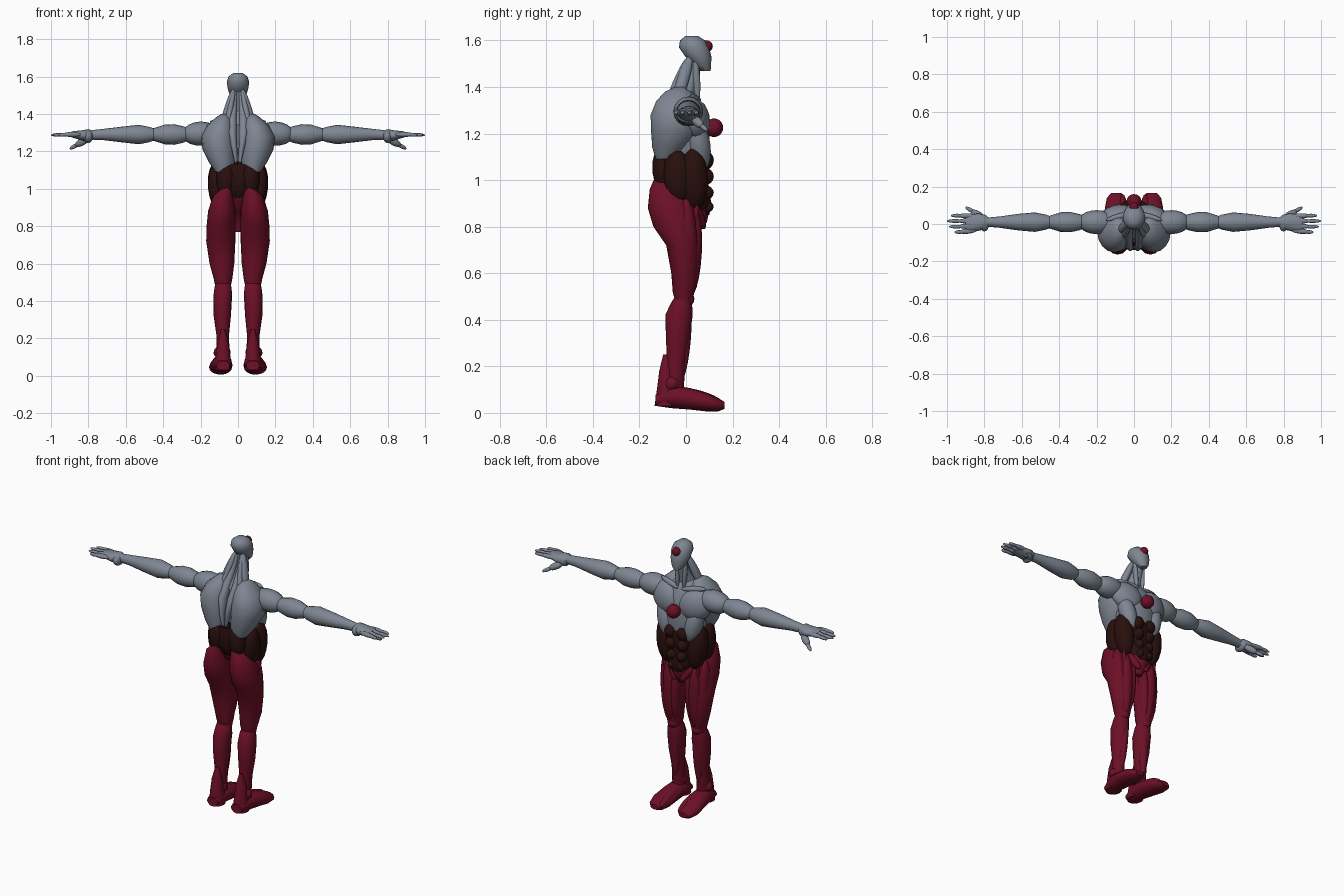
import bpy
import bmesh
from math import sin, cos, pi, radians
from mathutils import Vector

CM = 0.01      # all measurements below are in hundredths of a unit
SIDES = 16
parts = []

default_cube = bpy.data.objects.get("Cube")
if default_cube:
    bpy.data.objects.remove(default_cube, do_unlink=True)


def make_material(name, colour):
    material = bpy.data.materials.new(name)
    material.use_nodes = True
    rgba = (*colour, 1)
    material.diffuse_color = rgba
    shader = material.node_tree.nodes["Principled BSDF"]
    shader.inputs["Base Color"].default_value = rgba
    shader.inputs["Roughness"].default_value = 0.6
    return material


grey = make_material("slate grey", (.21, .24, .29))
red = make_material("deep crimson", (.15, .005, .02))
brown = make_material("dark umber", (.022, .005, .004))


def skin_rings(name, material, rings, mirror):
    """Bridge equal rings of points into a closed body, optionally mirrored in x."""
    bm = bmesh.new()
    loops = [[bm.verts.new(point * CM) for point in ring] for ring in rings]
    for lower, upper in zip(loops, loops[1:]):
        for i in range(SIDES):
            j = (i + 1) % SIDES
            bm.faces.new((lower[i], lower[j], upper[j], upper[i]))
    bm.faces.new(loops[0])
    bm.faces.new(loops[-1])
    bmesh.ops.recalc_face_normals(bm, faces=bm.faces[:])
    mesh = bpy.data.meshes.new(name)
    bm.to_mesh(mesh)
    bm.free()
    mesh.materials.append(material)
    body = bpy.data.objects.new(name, mesh)
    bpy.context.collection.objects.link(body)
    if mirror:
        body.modifiers.new("Mirror", "MIRROR").use_mirror_merge = False
    parts.append(body)


def loft(name, material, axis, sections, mirror=True):
    """Sections are (position on axis, centre a, centre b, radius a, radius b)."""
    rings = []
    for along, a, b, radius_a, radius_b in sections:
        ring = []
        for i in range(SIDES):
            angle = 2 * pi * i / SIDES
            u, v = a + radius_a * cos(angle), b + radius_b * sin(angle)
            placed = {"x": (along, u, v), "y": (u, along, v), "z": (u, v, along)}
            ring.append(Vector(placed[axis]))
        rings.append(ring)
    skin_rings(name, material, rings, mirror)


def muscle(name, material, start, end, width, depth, outward=(0, 1, 0), mirror=True):
    """A spindle between two points, flattened along the outward direction."""
    start, end = Vector(start), Vector(end)
    along = (end - start).normalized()
    across = along.cross(Vector(outward)).normalized()
    out = across.cross(along)
    rings = []
    steps = 10
    for k in range(steps + 1):
        turn = pi * (0.02 + 0.96 * k / steps)
        centre = start.lerp(end, (1 - cos(turn)) / 2)
        swell = sin(turn)
        rings.append([centre + across * (width * swell * cos(2 * pi * i / SIDES))
                      + out * (depth * swell * sin(2 * pi * i / SIDES))
                      for i in range(SIDES)])
    skin_rings(name, material, rings, mirror)


def ball(name, material, centre, radius, mirror=False):
    x, y, z = centre
    muscle(name, material, (x, y, z - radius), (x, y, z + radius), radius, radius,
           mirror=mirror)


# Head, with a single eye
loft("head", grey, "z", [
    (146.8, 0, 8.5, 2, 2), (149, 0, 7.3, 4, 3.5), (153, 0, 5.3, 5.4, 5.6),
    (157, 0, 3.5, 6, 6.5), (160, 0, 2.8, 5, 5.4), (162, 0, 2.5, 2.3, 2.6)], False)
ball("eye", red, (0, 9, 157.5), 2.5)

# Neck core and its cords
loft("neck", grey, "z", [
    (134, 0, -2, 7, 6), (139, 0, 0, 4.5, 4.5), (146, 0, 3, 3, 3),
    (153, 0, 4, 3, 3)], False)
loft("trapezius", grey, "z", [
    (114, 1, -13, .6, 1), (122, 2, -12, 1.6, 2.5), (130, 3, -9.5, 2.4, 3.5),
    (138, 3, -4.5, 2.3, 3), (145, 2, -1, 1.4, 2), (152, 1.6, 2, 1.2, 2)])
muscle("neck_side_cord", grey, (2, 2, 154), (9, -5, 131), 2, 2.6)
muscle("neck_rear_cord", grey, (2, 1, 153), (7, -9, 129), 1.6, 2)
muscle("neck_front_cord", grey, (3, 4, 153), (2, 5, 133), 1.2, 1.6)
muscle("collar_bone", grey, (1, 6, 134), (15, 2, 136), 1.6, 1.6)

# Chest and upper back
loft("ribcage", grey, "z", [
    (104, 0, 2, 10, 7), (112, 0, 1, 13, 9), (122, 0, 0, 14, 10),
    (130, 0, 0, 13, 8.5), (136, 0, 0, 8, 5), (139, 0, 0, 4, 3)], False)
loft("back_lobe", grey, "z", [
    (109, 8, -9, 4, 4), (114, 8.5, -7, 7, 7.5), (121, 10, -4.5, 9, 10.5),
    (128, 10.5, -4, 9.2, 11.2), (134, 9.5, -3.8, 7, 9), (138, 8, -3.5, 4, 5.5),
    (140, 7.5, -3, 1.5, 2)])
muscle("pectoral", grey, (1, 7, 122), (18, 2, 130), 9, 5.5)
muscle("upper_pectoral", grey, (1, 6, 129), (17, 2, 132), 4, 4)
muscle("rib_muscle", grey, (12, 4, 126), (7, 7, 104), 5, 5)
ball("chest_orb", red, (0, 12, 122.5), 4)

# Waist, with abdominals, obliques and spinal cords
loft("waist", brown, "z", [
    (85, 0, 7, 4, 3), (90, 0, 4, 9, 7), (96, 0, -1, 12, 10.5),
    (103, 0, -2, 15, 12), (109, 0, -1.5, 14.5, 12), (113, 0, -3, 9, 10.5)], False)
for row, height in enumerate((108, 101, 94, 88)):
    width = 4.4 - row / 2
    muscle(f"abdominal_{row + 1}", brown, (.2, 8, height), (8 - row, 7, height + 1),
           width, 4.5)
muscle("oblique", brown, (12, 3, 114), (9, 4, 87), 6, 5.5, (1, 0, 0))
muscle("side_waist", brown, (12, -4, 113), (11, -3, 90), 6, 4.5, (1, 0, 0))
muscle("lower_back", brown, (6, -10, 115), (7, -10, 96), 5, 4.5)
muscle("spinal_cord", brown, (1, -11, 116), (1, -9, 94), 1.8, 3)

# Pelvis
loft("pelvis", red, "z", [
    (77, 0, 4, 2, 1.5), (82, 0, 5, 4, 4), (87, 0, 4, 7, 6),
    (93, 0, -2, 9, 8), (98, 0, -5, 7, 6)], False)
muscle("hip_strap", red, (12, -3, 99), (2, 8, 79), 3, 3)

# Legs
loft("thigh", red, "z", [
    (101, 6, -11, 2, 2.5), (96, 8, -9, 5.5, 6.6), (88, 8.7, -6, 7.3, 10.4),
    (80, 9, -4.5, 7.8, 9.5), (72, 9.2, -1.5, 7.8, 7), (60, 8.6, -.5, 6.6, 5.8),
    (52, 8, -1, 5, 4.7), (47, 8, -1, 4, 3.4)])
muscle("outer_thigh", red, (13, 0, 92), (10, 1, 49), 4, 4.5)
muscle("front_thigh", red, (9, 4, 88), (8, 2, 50), 4, 3.8)
muscle("inner_thigh", red, (4, 3, 85), (6, 1, 50), 3, 4)
muscle("thigh_strap", red, (12, 5, 90), (4, -1, 54), 1.6, 2)
loft("lower_leg", red, "z", [
    (51, 8, -1, 3.5, 3), (47, 8, -2, 4.6, 4.6), (42, 8.2, -3, 5, 5.9),
    (32, 8.4, -3.6, 4.6, 5), (22, 8.2, -4.2, 3.4, 4), (10, 8, -5, 3.5, 4)])
muscle("shin", red, (7, 1, 50), (8, -2, 14), 2.6, 2.6)
ball("knee", red, (8, 0, 49), 3.6, True)

# Feet
loft("heel", red, "z", [
    (3, 8, -8.5, 4.4, 5), (10, 8, -8.5, 4, 4), (18, 8, -8.5, 3, 3),
    (25, 8, -8.3, 1, 1.5)])
muscle("ankle", red, (4, -6, 13), (13, -6, 12), 3.8, 3.8)
loft("foot", red, "y", [
    (-13, 8, 5.5, 3.6, 2.5), (-6, 8.3, 7, 5, 5), (2, 8.8, 6, 5.8, 4.6),
    (9, 9.3, 4.6, 6.2, 4), (14, 9.5, 3.5, 5, 2.8), (16.5, 9.5, 3.2, 2.8, 1.5)])
muscle("inner_instep", red, (7, -6, 10), (6, 16, 4), 2.6, 2.8, (0, 0, 1))
muscle("outer_instep", red, (9, -6, 9), (13, 14, 4), 3, 3, (0, 0, 1))

# Arms, as bulging segments
muscle("shoulder", grey, (10, 1, 130), (30, 1, 129), 6.4, 6.4)
loft("upper_arm", grey, "x", [
    (26, 1, 129, 3, 3), (29, 1, 129, 4.3, 4.3), (34, 1, 129, 5.4, 5.5),
    (39, 1, 129, 5.3, 5.3), (45, 1, 129, 3.4, 3.4), (47, 1, 129, 2, 2)])
loft("forearm", grey, "x", [
    (43, 1, 129, 2.5, 2.5), (47, 1, 129, 4, 4), (53, 1, 129, 5.2, 5.2),
    (62, 1, 129, 4.4, 4.2), (72, 1, 129, 3, 3), (80, 1, 128.7, 2.3, 2.4)])

# Hands
loft("palm", grey, "x", [
    (77, 1, 128.5, 2, 2), (80, 1, 128.5, 4, 3.4), (83, 1, 128.5, 4.6, 2.8),
    (88, .5, 129, 4.7, 1.8), (90, .5, 129, 4, 1.2)])
muscle("wrist_band", grey, (80, -4, 128), (80, 5, 128), 2.6, 3.6, (0, 0, 1))
for finger, (spread, reach) in enumerate(((4.5, 98), (1.6, 100), (-1.4, 99), (-4.3, 96))):
    root = spread * 0.85 + 0.3
    label = ("index", "middle", "ring", "little")[finger]
    muscle(f"{label}_finger_base", grey, (84, root, 129), (94, spread, 129), 1.3, 1.4)
    muscle(f"{label}_finger_tip", grey, (91, spread, 129), (reach, spread, 128.7), 1, 1)
muscle("thumb_base", grey, (80, 3, 127), (87, 7, 123), 2, 2)
muscle("thumb_tip", grey, (85, 6, 124), (90, 9, 121.3), 1.1, 1.1)

# Smooth shading that keeps creases sharp
for selected in bpy.context.selected_objects:
    selected.select_set(False)
for part in parts:
    part.select_set(True)
bpy.context.view_layer.objects.active = parts[0]
bpy.ops.object.shade_smooth_by_angle(angle=radians(45))
